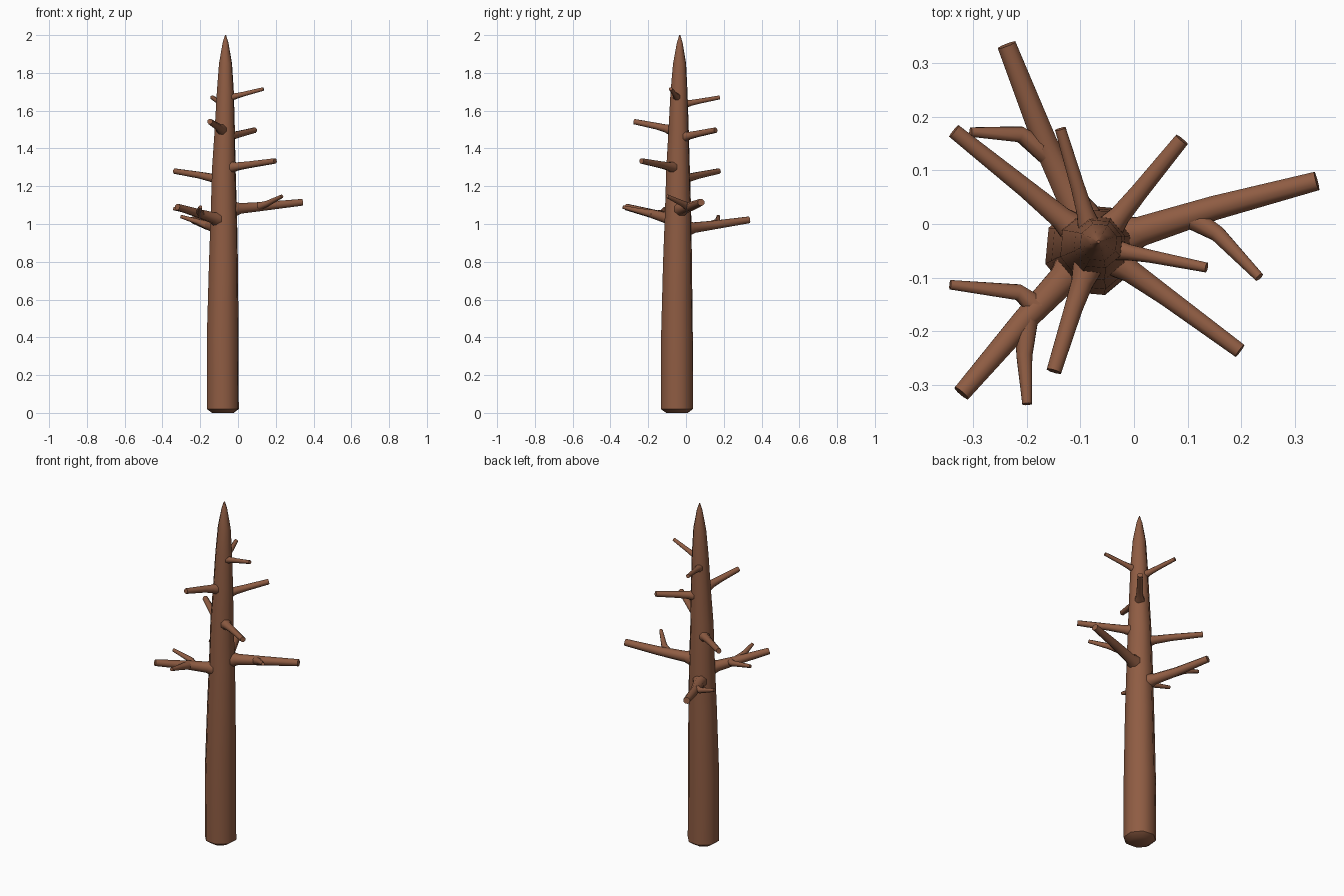
import bpy, bmesh, math
from mathutils import Vector

bark = bpy.data.materials.new("bark brown")
bark.diffuse_color = (0.275, 0.108, 0.056, 1)


def tube(name, rings, sides=8, phase=0.39, flat_rings=False):
    """Capped tapering tube through rings of (x, y, z, radius)."""
    bm = bmesh.new()
    pts = [Vector(r[:3]) for r in rings]
    loops = []
    for i, p in enumerate(pts):
        d = (pts[min(i + 1, len(pts) - 1)] - pts[max(i - 1, 0)]).normalized()
        if flat_rings:
            u, v = Vector((1, 0, 0)), Vector((0, 1, 0))
        else:
            u = Vector((0, 0, 1)).cross(d).normalized()
            v = d.cross(u)
        loop = []
        for k in range(sides):
            a = phase + 2 * math.pi * k / sides
            loop.append(bm.verts.new(p + (u * math.cos(a) + v * math.sin(a)) * rings[i][3]))
        loops.append(loop)
    for a, b in zip(loops, loops[1:]):
        for k in range(sides):
            n = (k + 1) % sides
            bm.faces.new((a[k], a[n], b[n], b[k]))
    bm.faces.new(loops[0][::-1])
    bm.faces.new(loops[-1])
    bmesh.ops.recalc_face_normals(bm, faces=bm.faces)
    me = bpy.data.meshes.new(name)
    bm.to_mesh(me)
    bm.free()
    me.materials.append(bark)
    ob = bpy.data.objects.new(name, me)
    bpy.context.collection.objects.link(ob)
    bpy.context.view_layer.objects.active = ob
    ob.select_set(True)
    bpy.ops.object.shade_smooth_by_angle(angle=math.radians(50))
    ob.select_set(False)
    return ob


# Trunk: eight-sided, tapering to a point
trunk = [(-0.08, -0.048, 0.0, 0.060), (-0.08, -0.048, 0.02, 0.088),
         (-0.081, -0.048, 0.4, 0.088), (-0.077, -0.045, 0.8, 0.080),
         (-0.075, -0.042, 1.05, 0.073), (-0.075, -0.042, 1.3, 0.065),
         (-0.070, -0.039, 1.5, 0.056), (-0.067, -0.037, 1.7, 0.047),
         (-0.066, -0.034, 1.85, 0.036), (-0.066, -0.033, 1.96, 0.016),
         (-0.066, -0.033, 2.0, 0.003)]
tube("trunk", trunk, phase=0.3, flat_rings=True)


def branch(name, mid, tip, r_base, r_tip, z_base, reach):
    """Branch from the trunk axis, flared where it leaves the bark."""
    c = Vector((-0.073, -0.041, z_base))
    m, t = Vector(mid), Vector(tip)
    d = (m - c).normalized()
    s, e = c + d * reach, c + d * (reach + 0.025)
    tube(name, [(*c, r_base * 1.5), (*s, r_base * 1.3), (*e, r_base),
                (*m, (r_base + r_tip) / 2), (*t, r_tip)])


# Main branches: mid point, tip, base and tip radius, height at trunk, trunk reach
branches = [
    ((0.15, 0.030, 1.095), (0.34, 0.08, 1.115), 0.030, 0.019, 1.075, 0.065),
    ((-0.165, 0.15, 0.995), (-0.237, 0.333, 1.022), 0.030, 0.019, 0.970, 0.065),
    ((-0.205, -0.18, 1.055), (-0.321, -0.315, 1.09), 0.030, 0.018, 1.015, 0.065),
    ((-0.20, 0.065, 1.258), (-0.335, 0.173, 1.28), 0.023, 0.015, 1.230, 0.058),
    ((0.06, -0.135, 1.314), (0.197, -0.236, 1.334), 0.023, 0.015, 1.295, 0.058),
    ((-0.112, -0.155, 1.518), (-0.149, -0.274, 1.542), 0.022, 0.015, 1.490, 0.05),
    ((0.01, 0.06, 1.477), (0.089, 0.157, 1.497), 0.021, 0.015, 1.455, 0.05),
    ((0.03, -0.06, 1.688), (0.135, -0.081, 1.715), 0.016, 0.010, 1.662, 0.042),
    ((-0.105, 0.07, 1.65), (-0.137, 0.177, 1.67), 0.017, 0.011, 1.628, 0.042)]
for i, b in enumerate(branches):
    tube_name = "branch_%d" % (i + 1)
    branch(tube_name, *b)

# Side twigs on the three lowest branches: root, bend, tip
twigs = [
    ((0.10, 0.015, 1.09), (0.155, -0.018, 1.108), (0.233, -0.099, 1.147)),
    ((-0.16, 0.13, 0.993), (-0.212, 0.167, 1.012), (-0.304, 0.171, 1.04)),
    ((-0.18, -0.155, 1.05), (-0.215, -0.127, 1.06), (-0.342, -0.113, 1.082)),
    ((-0.20, -0.18, 1.055), (-0.204, -0.245, 1.068), (-0.199, -0.335, 1.09))]
for i, (a, b, c) in enumerate(twigs):
    tube("twig_%d" % (i + 1), [(*a, 0.023), (*b, 0.016), (*c, 0.0095)])
